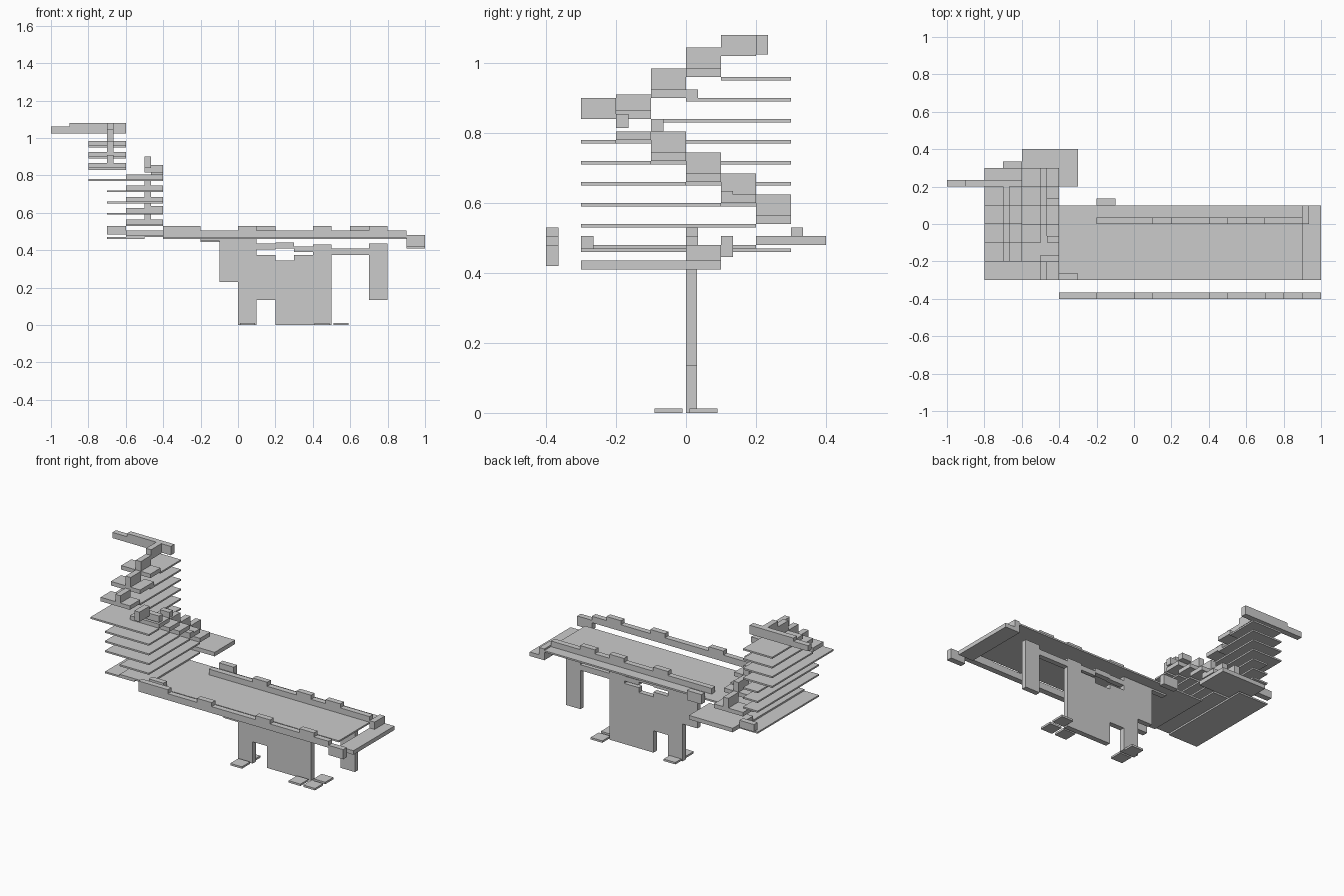
import bpy, bmesh

grey = bpy.data.materials.new("plain grey")
grey.diffuse_color = (0.6, 0.6, 0.6, 1)


def boxes(name, items):
    """One object from boxes given as x0, x1, y0, y1, z0, z1."""
    bm = bmesh.new()
    for x0, x1, y0, y1, z0, z1 in items:
        res = bmesh.ops.create_cube(bm, size=1)
        for v in res["verts"]:
            v.co = (x1 if v.co.x > 0 else x0,
                    y1 if v.co.y > 0 else y0,
                    z1 if v.co.z > 0 else z0)
    me = bpy.data.meshes.new(name)
    bm.to_mesh(me)
    bm.free()
    me.materials.append(grey)
    ob = bpy.data.objects.new(name, me)
    bpy.context.collection.objects.link(ob)


# Deck and its end beam
boxes("deck", [(-0.4, 0.9, -0.3, 0.1, 0.46, 0.47)])
boxes("end_beam", [(0.9, 1, -0.3, 0.1, 0.41, 0.435)])
boxes("end_post", [(0.9, 0.935, 0, 0.1, 0.435, 0.48)])


# Notched side rails
def rail(name, x0, y0, bumps):
    y1 = y0 + 0.035
    parts = [(x0, 0.9, y0, y1, 0.465, 0.505)]
    parts += [(a, b, y0, y1, 0.505, 0.53) for a, b in bumps]
    boxes(name, parts)


rail("front_rail", -0.4, -0.4, [(-0.4, -0.2), (0, 0.1), (0.4, 0.5), (0.7, 0.8)])
rail("back_rail", -0.2, 0.0, [(0.1, 0.2), (0.4, 0.5), (0.6, 0.7)])
boxes("front_rail_end", [(0.9, 1, -0.4, -0.365, 0.42, 0.48)])
boxes("deck_posts", [(-0.4, -0.3, -0.3, -0.265, 0.47, 0.505),
                     (-0.2, -0.1, 0.1, 0.135, 0.445, 0.505)])

# Upright support panel: x0, x1, z0, z1 strips
panel = [(-0.2, -0.1, 0.45, 0.46), (-0.1, 0, 0.23, 0.46), (0, 0.1, 0, 0.46),
         (0.1, 0.2, 0.135, 0.375), (0.2, 0.3, 0, 0.345), (0.3, 0.4, 0, 0.375),
         (0.4, 0.5, 0, 0.43), (0.5, 0.7, 0.375, 0.41), (0.7, 0.8, 0.135, 0.435),
         (0.1, 0.2, 0.405, 0.435), (0.2, 0.3, 0.41, 0.44), (0.3, 0.4, 0.39, 0.42)]
boxes("support_panel", [(a, b, 0, 0.032, c, d) for a, b, c, d in panel])

# Feet
boxes("feet", [(x, x + 0.08, y, y + 0.08, 0, 0.012) for x, y in
               [(0.01, -0.09), (0.01, 0.01), (0.41, -0.09), (0.51, -0.09), (0.51, 0.01)]])

# Lower flight, climbing towards the front
treads, boards, spine = [], [], []
for i in range(5):
    y, z = 0.2 - 0.1 * i, 0.54 + 0.06 * i
    treads.append((-0.6, -0.4, y, y + 0.1, z, z + 0.025))
    boards.append((-0.6, -0.4, -0.3, y, z - 0.01, z))
    if i < 4:
        spine.append((-0.5, -0.465, y, y + 0.1, z + 0.025, z + 0.085))
    if 0 < i < 4:
        boards.append((-0.7, -0.6, -0.3, 0.3, z - 0.01, z))
spine.append((-0.5, -0.465, -0.3, -0.2, 0.84, 0.9))
boards += [(-0.7, -0.5, -0.3, 0.3, 0.46, 0.47), (-0.6, -0.4, -0.3, 0.2, 0.47, 0.48)]
boxes("lower_treads", treads)
boxes("lower_boards", boards)
boxes("lower_spine", spine)
boxes("lower_landing", [(-0.6, -0.3, 0.2, 0.4, 0.48, 0.505)])
boxes("lower_posts", [(-0.7, -0.6, 0.3, 0.335, 0.485, 0.53),
                      (-0.465, -0.4, 0.1, 0.135, 0.6, 0.635),
                      (-0.465, -0.4, -0.1, -0.065, 0.805, 0.84),
                      (-0.5, -0.4, -0.2, -0.165, 0.815, 0.855)])

# Upper flight, climbing towards the back
treads, boards, spine = [], [(-0.8, -0.6, -0.3, 0.3, 0.77, 0.78)], []
for i in range(3):
    y, z = -0.2 + 0.1 * i, 0.84 + 0.06 * i
    treads.append((-0.8, -0.6, y, y + 0.1, z, z + 0.025))
    boards.append((-0.8, -0.6, y + 0.1, 0.3, z - 0.01, z))
    spine.append((-0.7, -0.665, y, y + 0.1, z + 0.025, z + (0.085 if i else 0.07)))
spine.append((-0.7, -0.665, 0.1, 0.2, 1.02, 1.08))
boxes("upper_treads", treads)
boxes("upper_boards", boards)
boxes("upper_spine", spine)
boxes("upper_post", [(-0.665, -0.6, 0, 0.035, 0.89, 0.925)])

# Top beam
boxes("top_beam", [(-1, -0.9, 0.2, 0.235, 1.025, 1.06),
                   (-0.9, -0.6, 0.2, 0.235, 1.025, 1.08)])
